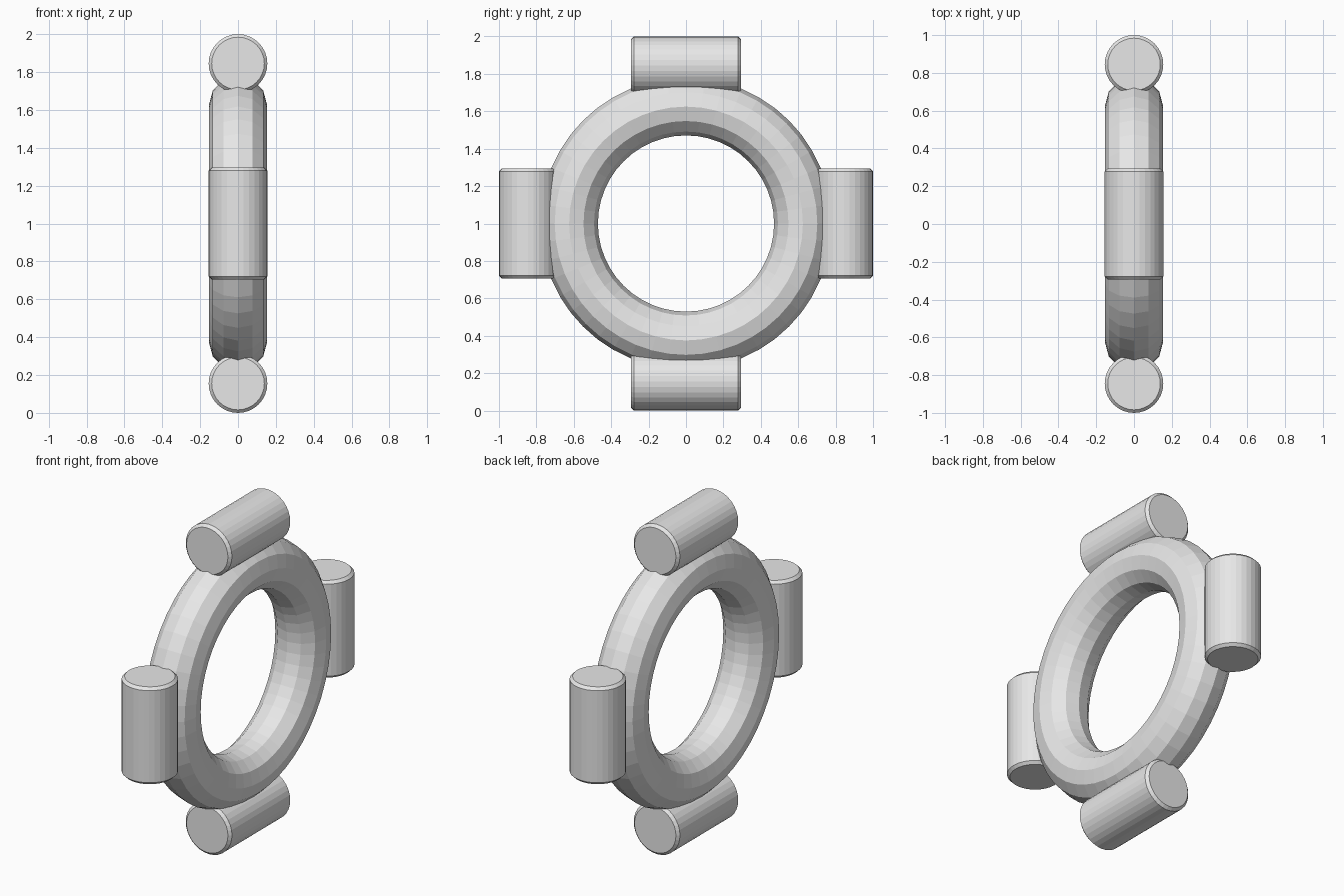
import bpy
from math import pi, sin, cos

RING_RADIUS = 0.625
TUBE_RADIUS = 0.154
ROLLER_OFFSET = 0.845
ROLLER_RADIUS = 0.155
ROLLER_LENGTH = 0.59
CENTRE_Z = 1.0

default_cube = bpy.data.objects.get("Cube")
if default_cube:
    bpy.data.objects.remove(default_cube, do_unlink=True)

# Single plain grey for every part
grey = bpy.data.materials.new("plain_grey")
grey.use_nodes = True
colour = (0.8, 0.8, 0.8, 1.0)
grey.diffuse_color = colour
grey.node_tree.nodes["Principled BSDF"].inputs["Base Color"].default_value = colour


def finish(name):
    obj = bpy.context.object
    obj.name = name
    obj.data.name = name
    obj.data.materials.clear()
    obj.data.materials.append(grey)
    bpy.ops.object.shade_flat()
    return obj


# Upright ring, its axis along x
bpy.ops.mesh.primitive_torus_add(
    major_radius=RING_RADIUS, minor_radius=TUBE_RADIUS,
    major_segments=48, minor_segments=12,
    location=(0, 0, CENTRE_Z), rotation=(0, pi / 2, 0))
finish("ring")

# Four bevelled rollers, lying tangent to the ring
for i, side in enumerate(("back", "top", "front", "bottom")):
    angle = i * pi / 2
    bpy.ops.mesh.primitive_cylinder_add(
        vertices=32, radius=ROLLER_RADIUS, depth=ROLLER_LENGTH,
        location=(0, ROLLER_OFFSET * cos(angle),
                  CENTRE_Z + ROLLER_OFFSET * sin(angle)),
        rotation=(angle, 0, 0))
    roller = finish(side + "_roller")
    bevel = roller.modifiers.new("edge_bevel", 'BEVEL')
    bevel.width = 0.016
    bevel.segments = 1
    bevel.limit_method = 'ANGLE'
    bevel.angle_limit = pi / 4
